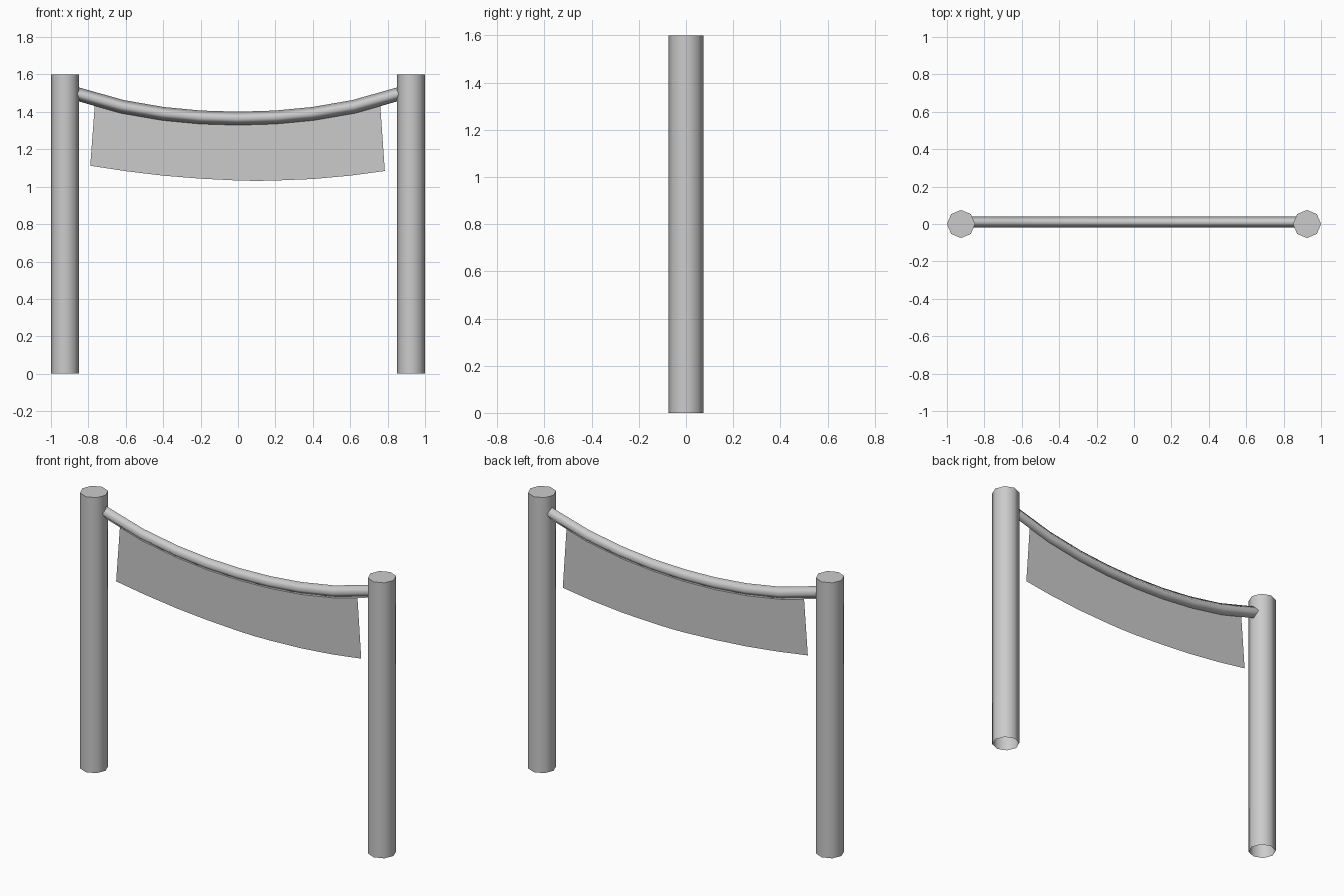
import bpy
import bmesh
from math import cos, sin, tau

cube = bpy.data.objects.get("Cube")
if cube:
    bpy.data.objects.remove(cube, do_unlink=True)

grey = bpy.data.materials.new("plain grey")
grey.use_nodes = True
grey.diffuse_color = (0.6, 0.6, 0.6, 1)
grey.node_tree.nodes["Principled BSDF"].inputs["Base Color"].default_value = (0.6, 0.6, 0.6, 1)

MID_Y = 0.01  # depth of the rail and cloth


def finish(name, bm):
    mesh = bpy.data.meshes.new(name)
    bm.to_mesh(mesh)
    bm.free()
    mesh.materials.append(grey)
    obj = bpy.data.objects.new(name, mesh)
    bpy.context.collection.objects.link(obj)
    return obj


def loft(bm, rings):
    """Join closed rings of points with smooth quads."""
    rows = [[bm.verts.new(p) for p in ring] for ring in rings]
    n = len(rows[0])
    for a, b in zip(rows, rows[1:]):
        for i in range(n):
            j = (i + 1) % n
            bm.faces.new((a[i], a[j], b[j], b[i])).smooth = True
    return rows


# Posts: eight-sided, capped on top and open underneath
def post(name, x):
    bm = bmesh.new()
    rings = [[(x + 0.075 * cos(tau * i / 8), 0.075 * sin(tau * i / 8), z)
              for i in range(8)] for z in (0, 1.6)]
    rows = loft(bm, rings)
    cap = bm.faces.new(rows[-1])
    cap.smooth = False
    for edge in cap.edges:
        edge.smooth = False
    finish(name, bm)


post("left_post", 0.925)
post("right_post", -0.925)

# Sagging rail: four-sided tube, half profile mirrored about the middle
half = [(0.2, 1.371), (0.4, 1.39), (0.62, 1.428), (0.92, 1.513)]
path = [(-x, z) for x, z in reversed(half)] + [(0, 1.365)] + half
rings = []
for k, (x, z) in enumerate(path):
    x0, z0 = path[max(k - 1, 0)]
    x1, z1 = path[min(k + 1, len(path) - 1)]
    length = ((x1 - x0) ** 2 + (z1 - z0) ** 2) ** 0.5
    nx, nz = -(z1 - z0) / length, (x1 - x0) / length
    rings.append([(x + nx * 0.036 * sin(tau * i / 4),
                   MID_Y + 0.03 * cos(tau * i / 4),
                   z + nz * 0.036 * sin(tau * i / 4)) for i in range(4)])
bm = bmesh.new()
loft(bm, rings)
bmesh.ops.recalc_face_normals(bm, faces=bm.faces)
finish("sagging_rail", bm)


# Hanging cloth: a single flat sheet from the rail to its curved hem
def rail_height(x):
    for (x0, z0), (x1, z1) in zip(path, path[1:]):
        if x0 <= x <= x1:
            return z0 + (z1 - z0) * (x - x0) / (x1 - x0)


hem = [(-0.79, 1.112), (-0.6, 1.083), (-0.4, 1.059), (-0.2, 1.043), (0, 1.033),
       (0.1, 1.031), (0.2, 1.033), (0.4, 1.041), (0.6, 1.059), (0.785, 1.084)]
bm = bmesh.new()
columns = []
for x, z in hem:
    top_x = x * 0.966
    columns.append((bm.verts.new((x, MID_Y, z)),
                    bm.verts.new((top_x, MID_Y, rail_height(top_x)))))
for a, b in zip(columns, columns[1:]):
    bm.faces.new((a[0], b[0], b[1], a[1]))
finish("hanging_cloth", bm)
